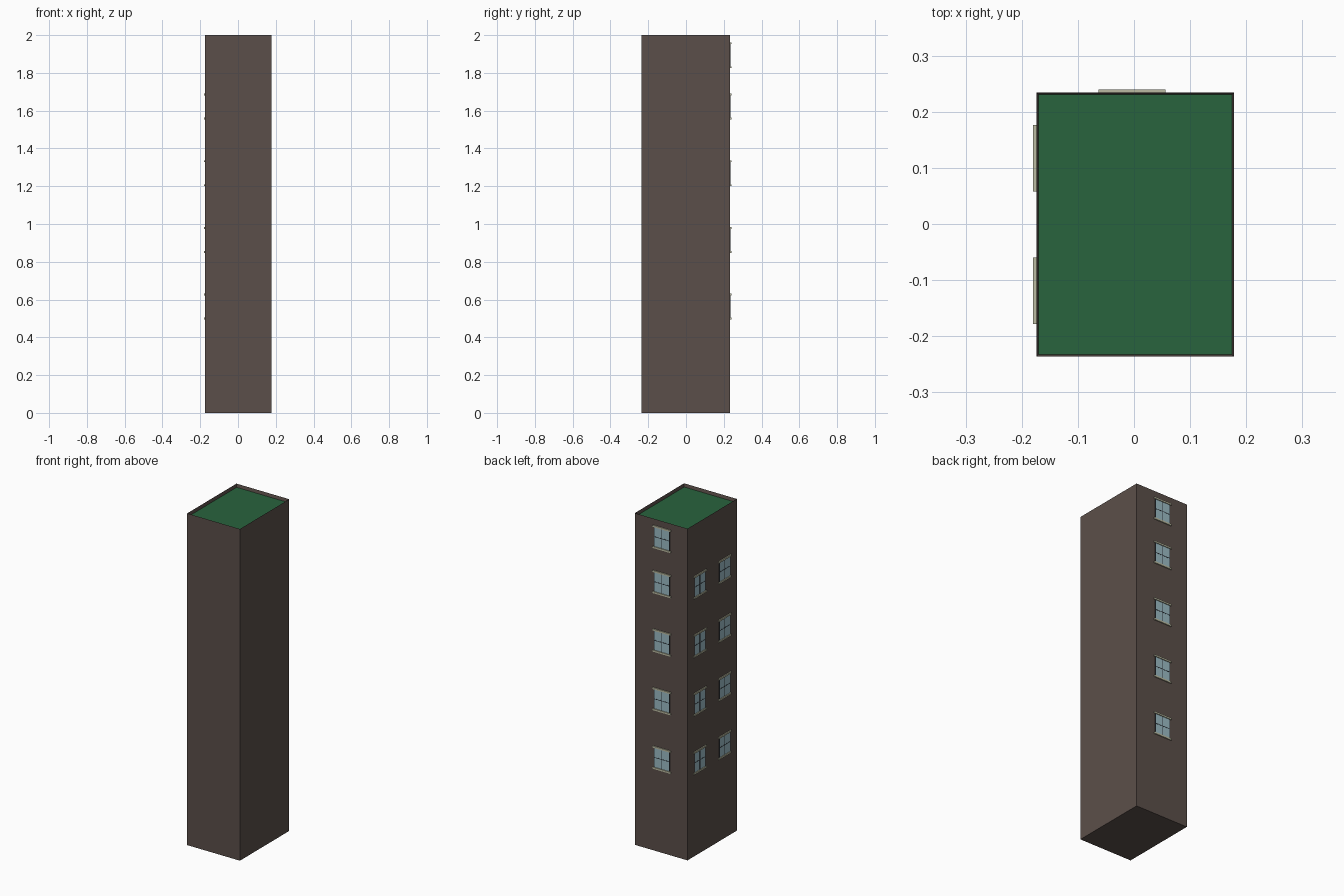
import bpy, bmesh
from mathutils import Matrix, Vector

if "Cube" in bpy.data.objects:
    bpy.data.objects.remove(bpy.data.objects["Cube"])

X0, X1, Y0, Y1, H = -0.174, 0.178, -0.236, 0.234, 2.0


def material(name, rgb):
    m = bpy.data.materials.new(name)
    m.diffuse_color = (*rgb, 1)
    m.use_nodes = True
    m.node_tree.nodes["Principled BSDF"].inputs["Base Color"].default_value = m.diffuse_color
    return m


WALL = material("brown_wall", (0.105, 0.078, 0.068))
ROOF = material("green_roof", (0.022, 0.125, 0.048))
TRIM = material("cream_trim", (0.50, 0.50, 0.36))
FRAME = material("dark_frame", (0.035, 0.045, 0.055))
GLASS = material("blue_glass", (0.33, 0.50, 0.56))


def add_object(name, bm, mat):
    me = bpy.data.meshes.new(name)
    bm.to_mesh(me)
    bm.free()
    me.materials.append(mat)
    ob = bpy.data.objects.new(name, me)
    bpy.context.collection.objects.link(ob)
    return ob


def box(bm, lo, hi):
    lo, hi = Vector(lo), Vector(hi)
    mat = Matrix.Translation((lo + hi) / 2) @ Matrix.Diagonal((*(hi - lo), 1))
    bmesh.ops.create_cube(bm, size=1, matrix=mat)


# Tower with a thin parapet around a sunken roof
bm = bmesh.new()
box(bm, (X0, Y0, 0), (X1, Y1, H))
top = [f for f in bm.faces if f.normal.z > 0.9]
bmesh.ops.inset_region(bm, faces=top, thickness=0.005)
bmesh.ops.translate(bm, verts=top[0].verts, vec=(0, 0, -0.02))
top[0].material_index = 1
tower = add_object("tower", bm, WALL)
tower.data.materials.append(ROOF)


# Window modelled facing +y, with its base point at the wall and sill centre
def window(name, place):
    parts = {"trim": (TRIM, []), "frame": (FRAME, []), "glass": (GLASS, [])}
    w, h, bar = 0.052, 0.127, 0.004
    for z in (0, h):
        parts["trim"][1].append(((-0.0595, -0.002, z - 0.005), (0.0595, 0.006, z + 0.005)))
    frame = parts["frame"][1]
    for x in (-w, -bar / 2, w - bar):
        frame.append(((x, -0.002, 0), (x + bar, 0.002, h)))
    frame.append(((-w, -0.002, h / 2 - bar / 2), (w, 0.0018, h / 2 + bar / 2)))
    parts["glass"][1].append(((-w + 0.001, -0.002, 0), (w - 0.001, 0.001, h)))
    for part, (mat, boxes) in parts.items():
        bm = bmesh.new()
        for lo, hi in boxes:
            box(bm, lo, hi)
        ob = add_object(f"{name}_{part}", bm, mat)
        ob.matrix_world = place


# Back windows on five floors, pairs of left windows on the lower four
floors = [0.499 + 0.353 * i for i in range(4)]
for i, z in enumerate(floors + [1.83]):
    window(f"back_window_{i + 1}", Matrix.Translation((-0.0035, Y1, z)))
for i, z in enumerate(floors):
    for side, y in (("near", -0.119), ("far", 0.117)):
        turn = Matrix.Rotation(1.5707963, 4, 'Z')
        window(f"left_window_{side}_{i + 1}", Matrix.Translation((X0, y, z)) @ turn)
